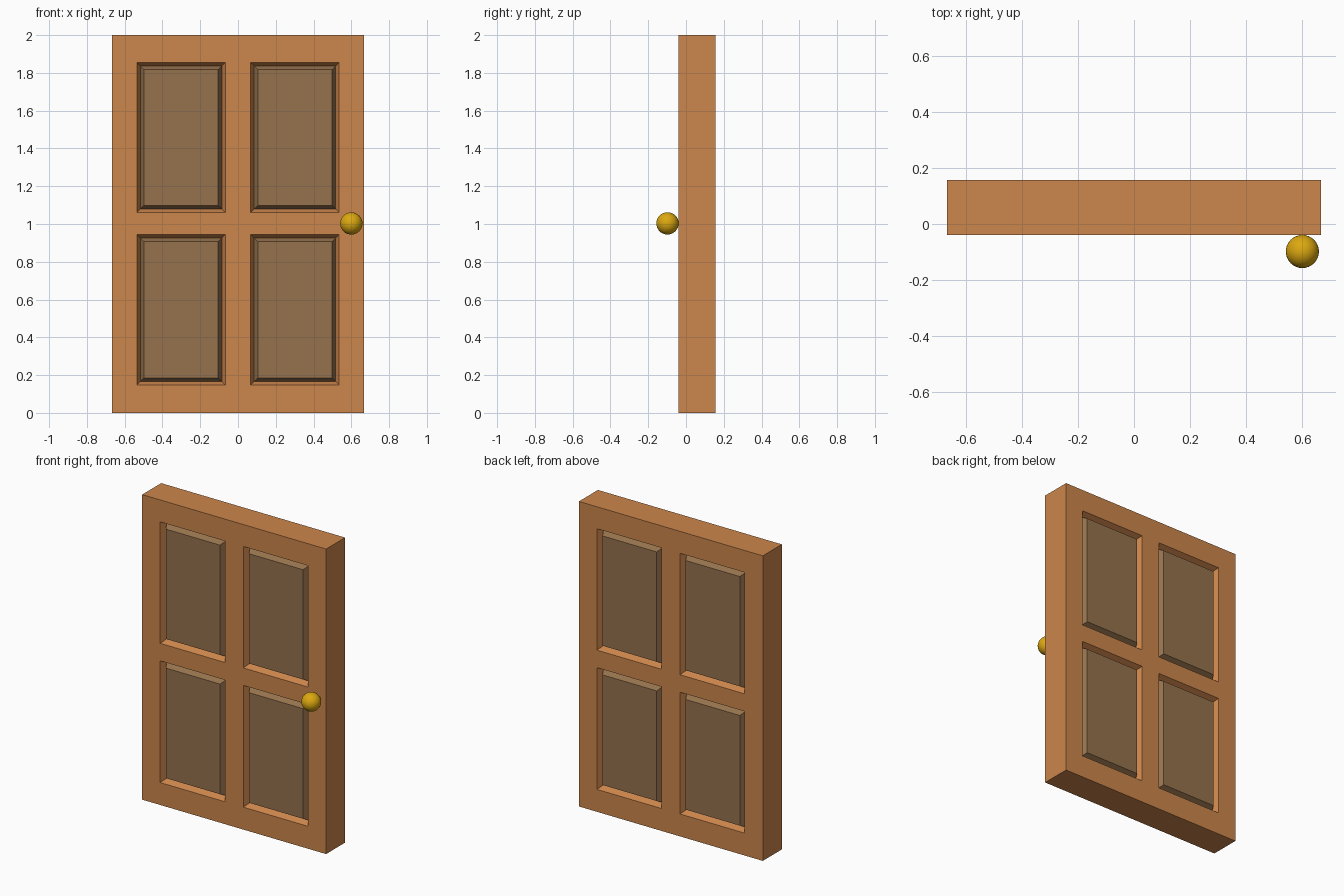
import bpy, bmesh

if "Cube" in bpy.data.objects:
    bpy.data.objects.remove(bpy.data.objects["Cube"])


def srgb(r, g, b):
    lin = [c / 255 / 12.92 if c < 11 else ((c / 255 + 0.055) / 1.055) ** 2.4 for c in (r, g, b)]
    return (*lin, 1.0)


def material(name, rgb):
    m = bpy.data.materials.new(name)
    m.diffuse_color = srgb(*rgb)
    m.use_nodes = True
    m.node_tree.nodes["Principled BSDF"].inputs["Base Color"].default_value = m.diffuse_color
    return m


frame_wood = material("frame_wood", (204, 134, 76))
panel_wood = material("panel_wood", (150, 114, 77))
brass = material("brass", (220, 168, 16))

XS = (-0.667, -0.536, -0.067, 0.067, 0.536, 0.667)   # stile and opening edges
ZS = (0.0, 0.147, 0.945, 1.06, 1.856, 2.0)           # rail and opening edges
Y_FRONT, Y_BACK = -0.04, 0.157
GROOVE, DEPTH = 0.019, 0.04

# Door slab: a grid of cells on the front, extruded to the back
bm = bmesh.new()
grid = [[bm.verts.new((x, Y_FRONT, z)) for z in ZS] for x in XS]
for i in range(5):
    for j in range(5):
        bm.faces.new((grid[i][j], grid[i + 1][j], grid[i + 1][j + 1], grid[i][j + 1]))
res = bmesh.ops.extrude_face_region(bm, geom=bm.faces[:], use_keep_orig=True)
new_verts = [v for v in res["geom"] if isinstance(v, bmesh.types.BMVert)]
bmesh.ops.translate(bm, verts=new_verts, vec=(0, Y_BACK - Y_FRONT, 0))
bmesh.ops.recalc_face_normals(bm, faces=bm.faces[:])
bm.normal_update()


# Four raised panels on each side, each surrounded by a V-shaped groove
def is_opening(f):
    c = f.calc_center_median()
    in_x = XS[1] < c.x < XS[2] or XS[3] < c.x < XS[4]
    in_z = ZS[1] < c.z < ZS[2] or ZS[3] < c.z < ZS[4]
    return abs(f.normal.y) > 0.9 and in_x and in_z


panels = [f for f in bm.faces if is_opening(f)]
bmesh.ops.inset_individual(bm, faces=panels, thickness=GROOVE, depth=-DEPTH, use_even_offset=True)
bm.normal_update()
slopes = bmesh.ops.inset_individual(bm, faces=panels, thickness=GROOVE, depth=DEPTH - 0.003,
                                    use_even_offset=True)["faces"]
for f in panels + slopes:
    f.material_index = 1

mesh = bpy.data.meshes.new("door")
bm.to_mesh(mesh)
bm.free()
mesh.materials.append(frame_wood)
mesh.materials.append(panel_wood)
bpy.context.collection.objects.link(bpy.data.objects.new("door", mesh))

# Round knob on the front
bpy.ops.mesh.primitive_uv_sphere_add(segments=32, ring_count=16, radius=0.059,
                                     location=(0.6, -0.098, 1.003))
knob = bpy.context.object
knob.name = "knob"
knob.data.materials.append(brass)
bpy.ops.object.shade_smooth()
